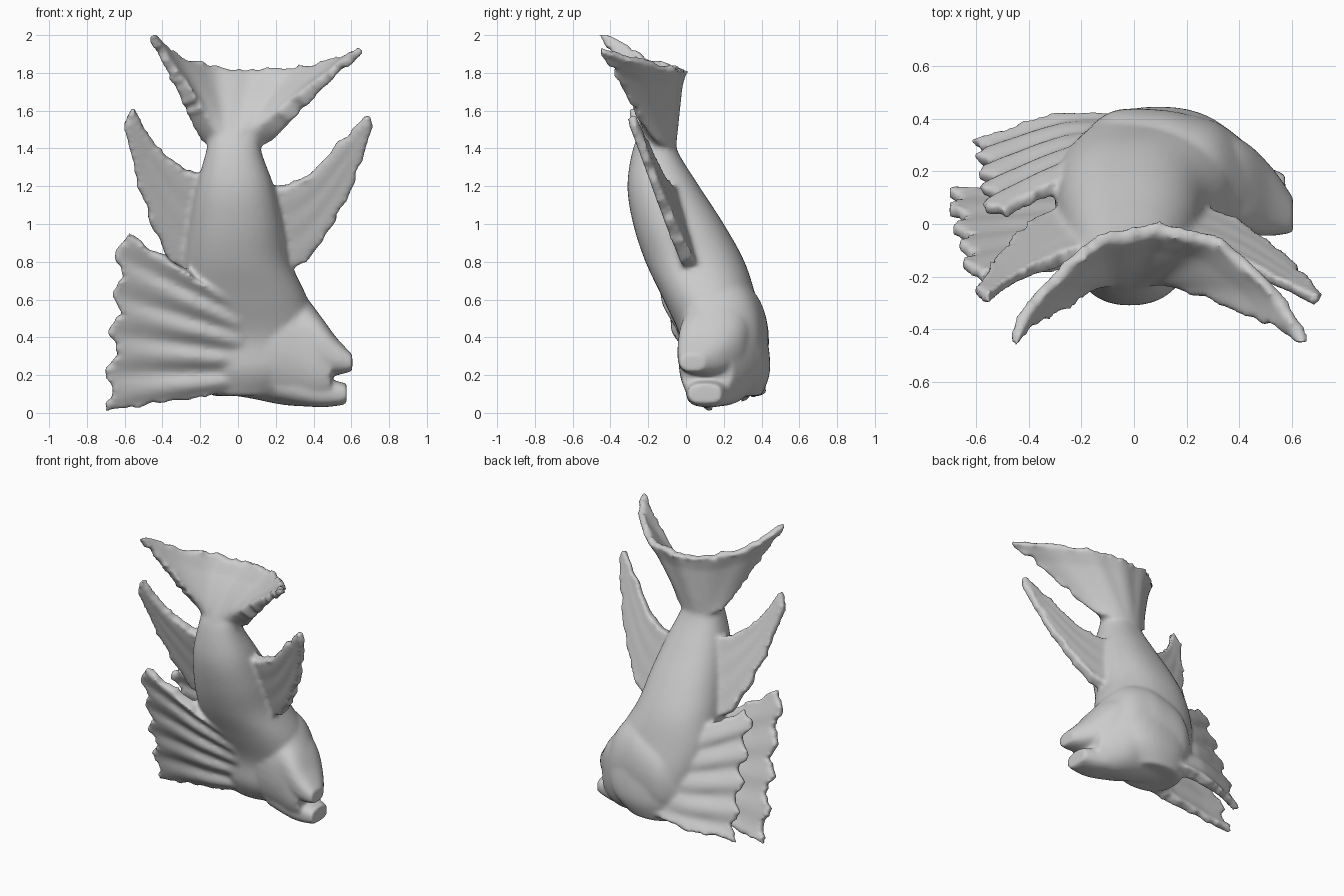
import bpy, bmesh, math, random
from mathutils import Vector

if "Cube" in bpy.data.objects:
    bpy.data.objects.remove(bpy.data.objects["Cube"])

random.seed(4)
bm = bmesh.new()


def spline(pts, t):
    """Smooth curve through tuples of any length, t in 0..1."""
    n = len(pts) - 1
    i = min(int(t * n), n - 1)
    f = t * n - i
    a, b, c, d = (pts[max(0, min(n, k))] for k in range(i - 1, i + 3))
    return [0.5 * (2 * q + (r - p) * f + (2 * p - 5 * q + 4 * r - s) * f * f
                   + (3 * q - p - 3 * r + s) * f ** 3) for p, q, r, s in zip(a, b, c, d)]


def loft(axis, sections, steps=36, sides=40, power=0.88):
    """Closed rounded volume; sections are (position, u0, u1, v0, v1)."""
    rings = []
    for k in range(steps + 1):
        p, u0, u1, v0, v1 = spline(sections, k / steps)
        ring = []
        for j in range(sides):
            a = math.tau * j / sides
            c, s = math.cos(a), math.sin(a)
            u = (u0 + u1) / 2 + (u1 - u0) / 2 * math.copysign(abs(c) ** power, c)
            v = (v0 + v1) / 2 + (v1 - v0) / 2 * math.copysign(abs(s) ** power, s)
            ring.append(bm.verts.new((u, v, p) if axis == 'z' else (p, u, v)))
        rings.append(ring)
    for r, q in zip(rings, rings[1:]):
        for j in range(sides):
            bm.faces.new((r[j], r[(j + 1) % sides], q[(j + 1) % sides], q[j]))
    bm.faces.new(rings[0])
    bm.faces.new(rings[-1])


def sheet(func, thick, rough, ns=26, nt=44, front=lambda s, t: 0):
    """Closed fin with chipped edges; func(s, t) -> point, s runs root to tip."""
    e = 0.01
    A, B = [], []
    for i in range(ns + 1):
        A.append([])
        B.append([])
        for j in range(nt + 1):
            s, t = i / ns, j / nt
            p = Vector(func(s, t))
            sa, ta = min(s, 1 - e), min(t, 1 - e)
            o = Vector(func(sa, ta))
            n = (Vector(func(sa + e, ta)) - o).cross(Vector(func(sa, ta + e)) - o)
            n = n.normalized() if n.length > 1e-9 else Vector((0, 1, 0))
            h = (thick[0] + (thick[1] - thick[0]) * min(1, s * 1.3)) / 2
            if i == ns or (s > 0.3 and j in (0, nt)):
                p += Vector([random.uniform(-rough, rough) for _ in range(3)])
            A[i].append(bm.verts.new(p + n * h))
            B[i].append(bm.verts.new(p - n * h + Vector((0, front(s, t), 0))))
    for i in range(ns):
        for j in range(nt):
            for g in (A, B):
                q = (g[i][j], g[i + 1][j], g[i + 1][j + 1], g[i][j + 1])
                bm.faces.new(q if g is A else q[::-1])
    border = ([(i, 0) for i in range(ns)] + [(ns, j) for j in range(nt)]
              + [(i, nt) for i in range(ns, 0, -1)] + [(0, j) for j in range(nt, 0, -1)])
    for (i, j), (k, m) in zip(border, border[1:] + border[:1]):
        bm.faces.new((A[i][j], B[i][j], B[k][m], A[k][m]))


# Torso: horizontal slices from the tail stem down
loft('z', [(1.64, -.09, .12, -.15, -.06), (1.52, -.15, .13, -.22, -.045),
           (1.40, -.165, .12, -.28, -.05),
           (1.20, -.22, .19, -.31, .07), (1.00, -.26, .24, -.28, .20),
           (.80, -.29, .28, -.215, .31), (.60, -.30, .37, -.12, .375),
           (.40, -.25, .42, -.03, .43), (.22, -.20, .38, -.01, .445),
           (.09, -.14, .24, .06, .40)], 44)

# Head turned to the side, then both jaws
loft('x', [(-.2, .14, .34, .2, .4), (-.08, .04, .43, .11, .6),
           (.10, -.01, .435, .07, .70), (.22, -.03, .415, .045, .71), (.32, -.035, .385, .035, .66),
           (.41, -.04, .32, .035, .55), (.49, -.03, .25, .06, .44)])
loft('x', [(.2, -.01, .39, .15, .68), (.40, -.04, .325, .19, .55),
           (.52, -.045, .22, .2, .40), (.605, -.035, .10, .22, .31)], 20, power=.78)
loft('x', [(.2, .02, .33, .06, .3), (.42, .0, .25, .03, .2), (.575, .01, .19, .045, .155)],
     20, power=.75)


# Tail fin: crescent fanning up and curling forward at the tips
def tail(s, t):
    u = 2 * t - 1
    x0, x1 = -.02 + .13 * u, .095 + .565 * u
    z1 = 1.82 + (.19 if u < 0 else .11) * abs(u) ** 3
    y0, y1 = -.12 - .05 * u * u, -.025 - .42 * abs(u) ** 2.4
    w = s ** 1.15
    return (x0 + (x1 - x0) * w, y0 + (y1 - y0) * s + .008 * math.cos(15 * u) * s,
            1.42 + (z1 - 1.42) * s)


sheet(tail, (.14, .045), .015,
      front=lambda s, t: -.08 * (1 - s ** 2.5) * (1 - (2 * t - 1) ** 2))


# Side fins on both flanks, lying on a plane that leans forward
def side_fin(lower, upper):
    def f(s, t):
        a, b = spline(lower, s), spline(upper, s)
        x, z = (p + (q - p) * t for p, q in zip(a, b))
        return (x, .314 - .153 * abs(x) - .317 * z + .004 * math.cos(t * 20) * s, z)
    return f


sheet(side_fin([(.2, .8), (.33, .79), (.49, .98), (.61, 1.22), (.69, 1.5)],
               [(.12, 1.18), (.22, 1.2), (.36, 1.25), (.55, 1.44), (.69, 1.57)]), (.09, .045), .013)
sheet(side_fin([(-.2, .8), (-.33, .79), (-.45, 1.0), (-.53, 1.22), (-.59, 1.5)],
               [(-.12, 1.24), (-.23, 1.27), (-.31, 1.3), (-.44, 1.43), (-.56, 1.62)]), (.09, .045), .013)


# Two broad ribbed chest fins, one in front of the other
def wave(t):
    return math.cos(math.tau * 4.5 * t)


def chest_fin(tip_low, tip_high, rib, depth):
    def f(s, t):
        rx, rz = .05 - .05 * t, .14 + .44 * t
        tx = tip_low[0] + (tip_high[0] - tip_low[0]) * t - .028 * wave(t) + .028
        tz = tip_low[1] + (tip_high[1] - tip_low[1]) * t
        x, z = rx + (tx - rx) * s, rz + (tz - rz) * s
        return (x, depth(x, z) + rib * wave(t) * min(1, 1.5 * s), z)
    return f


sheet(chest_fin((-.715, .005), (-.645, .95), .003,
                lambda x, z: .125 - .34 * z + .03 * max(0, 1 + x / .25)),
      (.11, .05), .014, nt=70, front=lambda s, t: .014 * wave(t) * math.sin(math.pi * s ** .7))
sheet(chest_fin((-.61, .07), (-.56, .88), .01,
                lambda x, z: .45 - .36 * z - .35 * x * x - .04 * max(0, 1 + x / .25)),
      (.11, .05), .014, nt=70)

# Fuse everything into one carved figure
bmesh.ops.recalc_face_normals(bm, faces=bm.faces)
mesh = bpy.data.meshes.new("fish_sculpture")
bm.to_mesh(mesh)
bm.free()
fish = bpy.data.objects.new("fish_sculpture", mesh)
bpy.context.collection.objects.link(fish)
remesh = fish.modifiers.new("fuse", 'REMESH')
remesh.mode = 'VOXEL'
remesh.voxel_size = .014
remesh.use_smooth_shade = True
soften = fish.modifiers.new("soften", 'SMOOTH')
soften.factor = .5
soften.iterations = 7
